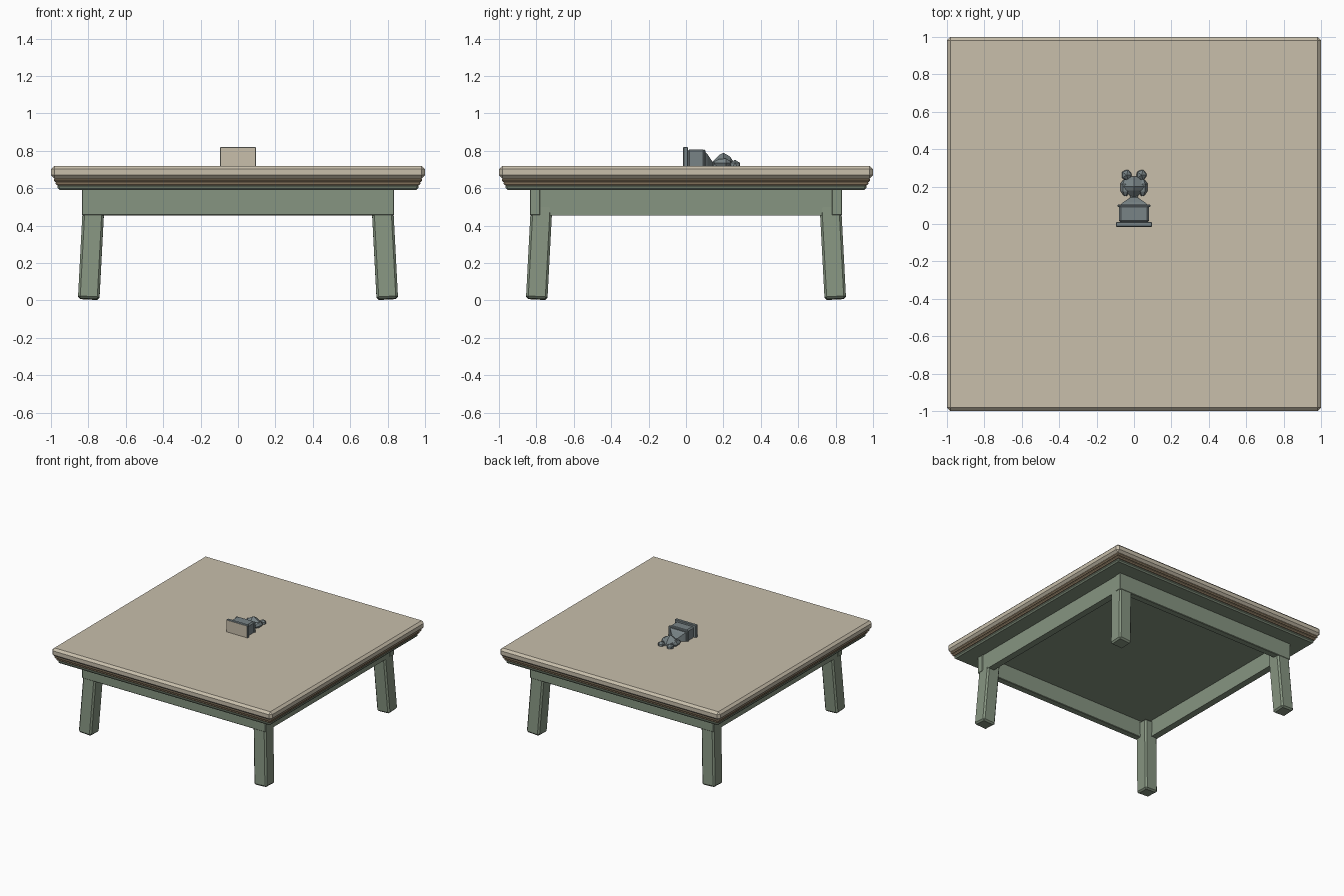
import bpy, bmesh, math
from mathutils import Matrix, Vector

cube = bpy.data.objects.get("Cube")
if cube:
    bpy.data.objects.remove(cube)


def material(name, colour):
    m = bpy.data.materials.new(name)
    m.use_nodes = True
    rgba = (*colour, 1)
    m.diffuse_color = rgba
    m.node_tree.nodes["Principled BSDF"].inputs["Base Color"].default_value = rgba
    return m


TAN = material("pale wood", (0.58, 0.52, 0.41))
BROWN = material("brown wood", (0.36, 0.27, 0.17))
GREEN = material("green paint", (0.24, 0.30, 0.22))
GREY = material("slate grey", (0.19, 0.23, 0.24))


def finish(name, bm, mat):
    bmesh.ops.recalc_face_normals(bm, faces=bm.faces)
    mesh = bpy.data.meshes.new(name)
    bm.to_mesh(mesh)
    bm.free()
    mesh.materials.append(mat)
    ob = bpy.data.objects.new(name, mesh)
    bpy.context.collection.objects.link(ob)
    return ob


def box(name, lo, hi, mat, bevel=0.0):
    lo, hi = Vector(lo), Vector(hi)
    bm = bmesh.new()
    bmesh.ops.create_cube(bm, size=1, matrix=Matrix.Translation((lo + hi) / 2) @ Matrix.Diagonal((*(hi - lo), 1)))
    if bevel:
        bmesh.ops.bevel(bm, geom=bm.edges[:], offset=bevel, segments=1, affect='EDGES')
    return finish(name, bm, mat)


def slab(name, half, z0, z1, mat, bevel):
    return box(name, (-half, -half, z0), (half, half, z1), mat, bevel)


def lathe(name, profile, sides, mat, centre, turn=0.0):
    """Revolve (radius, y) pairs around an axis parallel to y."""
    bm = bmesh.new()
    rings = []
    for r, y in profile:
        angles = [turn + math.tau * i / sides for i in range(sides)]
        rings.append([bm.verts.new((centre[0] + r * math.cos(a), y, centre[1] + r * math.sin(a))) for a in angles])
    for a, b in zip(rings, rings[1:]):
        for i in range(sides):
            j = (i + 1) % sides
            bm.faces.new((a[i], a[j], b[j], b[i]))
    bm.faces.new(rings[0])
    bm.faces.new(rings[-1])
    return finish(name, bm, mat)


# Table top: board, moulding and painted sub-frame
slab("table_top", 1.0, 0.652, 0.72, TAN, 0.018)
slab("upper_moulding", 0.985, 0.634, 0.656, BROWN, 0.008)
slab("lower_moulding", 0.975, 0.616, 0.638, BROWN, 0.008)
slab("sub_frame", 0.965, 0.592, 0.62, GREEN, 0.01)

# Apron rails and splayed legs
for s, side in ((-1, "front"), (1, "back")):
    y = sorted((s * 0.78, s * 0.835))
    box(side + "_rail", (-0.835, y[0], 0.455), (0.835, y[1], 0.6), GREEN, 0.004)
for s, side in ((-1, "right"), (1, "left")):
    x = sorted((s * 0.775, s * 0.83))
    box(side + "_rail", (x[0], -0.785, 0.455), (x[1], 0.785, 0.6), GREEN)
    for t, end in ((-1, "front"), (1, "back")):
        bm = bmesh.new()
        bmesh.ops.create_cube(bm, size=1, matrix=Matrix.Diagonal((0.115, 0.115, 0.585, 1)))
        bmesh.ops.bevel(bm, geom=bm.edges[:], offset=0.012, segments=1, affect='EDGES')
        tilt = Matrix.Rotation(math.radians(3) * t, 4, 'X') @ Matrix.Rotation(math.radians(-3) * s, 4, 'Y')
        bm.transform(Matrix.Translation((s * 0.783, t * 0.783, 0.299)) @ tilt)
        finish(end + "_" + side + "_leg", bm, GREEN)

# Small trophy lying on its back, half sunk into the board
plate = box("trophy_base_plate", (-0.097, -0.015, 0.63), (0.097, 0.01, 0.82), GREY, 0.003)
plate.data.materials.append(TAN)
for p in plate.data.polygons:
    if p.normal.y < -0.9:
        p.material_index = 1
box("trophy_block", (-0.08, 0.008, 0.635), (0.08, 0.1, 0.808), GREY, 0.01)
box("trophy_cap", (-0.088, 0.09, 0.632), (0.088, 0.104, 0.806), GREY, 0.004)
q = math.sqrt(2)
lathe("trophy_shoulder", [(0.076 * q, 0.1), (0.06 * q, 0.115), (0.02 * q, 0.142), (0.018 * q, 0.16)],
      4, GREY, (0, 0.722), math.pi / 4)
lathe("trophy_body", [(0.02, 0.145), (0.055, 0.18), (0.065, 0.2), (0.045, 0.235), (0.015, 0.255)],
      6, GREY, (0, 0.725), math.pi / 6)
for s, side in ((-1, "right"), (1, "left")):
    lathe(side + "_trophy_handle", [(0.008, 0.15), (0.025, 0.175), (0.027, 0.215), (0.01, 0.238)],
          6, GREY, (s * 0.046, 0.735))
    bm = bmesh.new()
    bmesh.ops.create_icosphere(bm, subdivisions=1, radius=0.031, matrix=Matrix.Translation((s * 0.04, 0.262, 0.722)))
    finish(side + "_trophy_knob", bm, GREY)
